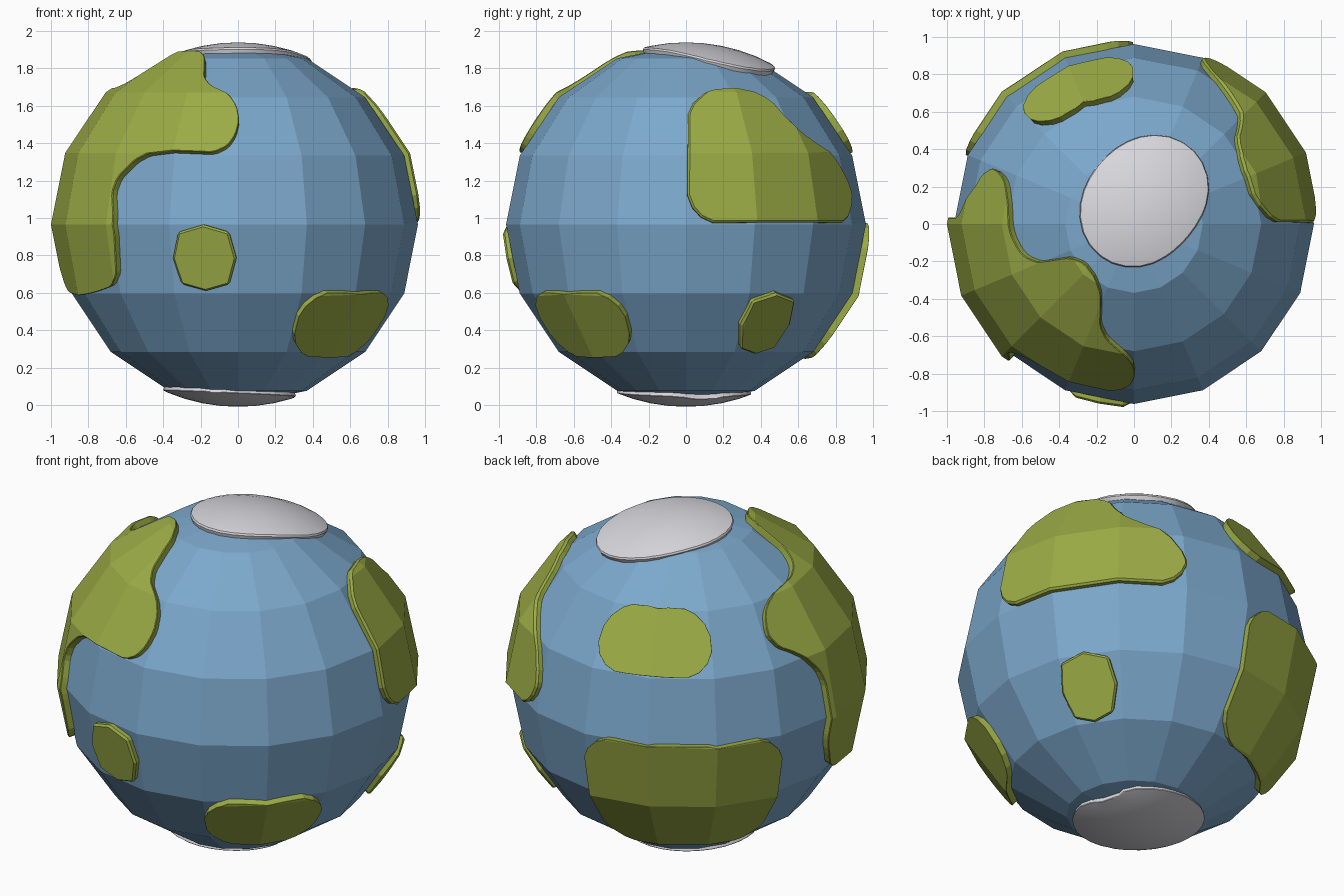
import bpy, bmesh
from math import radians, sin, cos, sqrt, pi
from mathutils import Vector

if "Cube" in bpy.data.objects:
    bpy.data.objects.remove(bpy.data.objects["Cube"])

CENTRE = Vector((0, 0, 0.965))


def material(name, rgb):
    m = bpy.data.materials.new(name)
    m.diffuse_color = (*rgb, 1)
    m.use_nodes = True
    m.node_tree.nodes["Principled BSDF"].inputs["Base Color"].default_value = m.diffuse_color
    return m


BLUE = material("ocean_blue", (0.20, 0.39, 0.60))
GREEN = material("land_green", (0.33, 0.41, 0.06))
WHITE = material("ice_white", (0.68, 0.68, 0.72))


def to_object(bm, name, mat=None):
    bmesh.ops.recalc_face_normals(bm, faces=bm.faces)
    me = bpy.data.meshes.new(name)
    bm.to_mesh(me)
    bm.free()
    ob = bpy.data.objects.new(name, me)
    ob.location = CENTRE
    bpy.context.collection.objects.link(ob)
    if mat:
        me.materials.append(mat)
    return ob


def sphere(name, radius, segs, rings, mat=None):
    bm = bmesh.new()
    bmesh.ops.create_uvsphere(bm, u_segments=segs, v_segments=rings, radius=radius)
    return to_object(bm, name, mat)


def wedge(dirs):
    """Closed frustum radiating from the globe centre through an outline."""
    bm = bmesh.new()
    lo = [bm.verts.new(d * 0.6) for d in dirs]
    hi = [bm.verts.new(d * 3.0) for d in dirs]
    for i in range(len(dirs)):
        bm.faces.new((lo[i - 1], lo[i], hi[i], hi[i - 1]))
    caps = [bm.faces.new(lo[::-1]), bm.faces.new(hi)]
    bmesh.ops.triangulate(bm, faces=caps)
    return to_object(bm, "cutter")


def boolean(ob, cutter, operation):
    m = ob.modifiers.new("cut", 'BOOLEAN')
    m.object, m.operation, m.solver = cutter, operation, 'EXACT'
    bpy.context.view_layer.objects.active = ob
    bpy.ops.object.modifier_apply(modifier=m.name)
    bpy.data.objects.remove(cutter)


def plate(name, dirs, outer, inner, segs, rings, mat, bevel):
    """Thin slab that follows the sphere inside the outline, with a chamfered rim."""
    ob = sphere(name, outer, segs, rings)
    boolean(ob, wedge(dirs), 'INTERSECT')
    boolean(ob, sphere("core", inner, segs, rings), 'DIFFERENCE')
    bm = bmesh.new()
    bm.from_mesh(ob.data)
    bmesh.ops.remove_doubles(bm, verts=bm.verts, dist=0.014)
    bm.to_mesh(ob.data)
    bm.free()
    ob.data.materials.clear()
    ob.data.materials.append(mat)
    b = ob.modifiers.new("rim", 'BEVEL')
    b.width, b.segments = bevel, 1
    b.limit_method, b.angle_limit = 'ANGLE', radians(50)
    return ob


def direction(lat, lon):
    """Longitude 0 faces the front, positive to the right."""
    a, o = radians(lat), radians(lon)
    return Vector((cos(a) * sin(o), -cos(a) * cos(o), sin(a)))


def cut_corners(dirs, d):
    out = []
    for i, p in enumerate(dirs):
        for q in (dirs[i - 1], dirs[(i + 1) % len(dirs)]):
            t = min(d / (q - p).length, 0.36)
            out.append(p.lerp(q, t).normalized())
    return out


def rounded(points, d):
    return cut_corners(cut_corners([direction(*p) for p in points], d), d * 0.35)


def block(s, n, w, e):
    """Rounded patch between two latitudes and two longitudes."""
    mid = (w + e) / 2
    return rounded([(s, w), (s, mid), (s, e), (n, e), (n, mid), (n, w)], 0.11)


def octagon(s, n, w, e):
    ring = []
    for i in range(8):
        k = 1.0 if i % 2 == 0 else 0.78 * sqrt(2)
        ring.append(direction((s + n) / 2 + k * sin(i * pi / 4) * (n - s) / 2,
                              (w + e) / 2 + k * cos(i * pi / 4) * (e - w) / 2))
    return ring


def polar(cx, cy, radius, sign):
    """Wavy closed outline around a pole; radius is a function of the angle."""
    out = []
    for i in range(30):
        t = i * pi / 15
        x, y = cx + radius(t) * cos(t), cy + radius(t) * sin(t)
        out.append(Vector((x, y, sign * sqrt(0.94 - x * x - y * y))).normalized())
    return out


# Ocean ball
sphere("ocean", 0.962, 16, 8, BLUE)

# Two irregular continents (latitude, longitude) and five patches
FRONT_LEFT = [(43, -1), (32, 1), (23, -5), (22.6, -35), (13, -45), (0, -42), (-19, -44),
              (-22, -58), (-21.5, -86), (-10, -92), (15, -92), (25, -101), (30, -111),
              (38, -112), (45, -105), (48, -81), (53, -69), (70, -60), (68, -28), (51, -17)]
RIGHT = [(46.5, 91), (46.5, 129), (35.5, 132.5), (28, 140), (19, 157.6), (0.5, 157.6),
         (0.5, 90.3)]
LAND = {
    "land_front_left": rounded(FRONT_LEFT, 0.05),
    "land_right": rounded(RIGHT, 0.12),
    "land_front_small": octagon(-21.5, 0, -21.5, -0.5),
    "land_right_low": octagon(-45, -22, 111, 133.5),
    "land_front_low": block(-45, -21.5, 22.5, 67.5),
    "land_back_high": block(22.8, 45, -179.7, -135.3),
    "land_back_low": block(-45, 0.5, -179.7, -112.3),
}
for name, dirs in LAND.items():
    plate(name, dirs, 1.0, 0.95, 16, 8, GREEN, 0.012)

# Polar ice sheets
north = polar(.07, .11, lambda t: .345 + .035 * cos(2 * t - 1.71) + .025 * cos(t - 2.43), 1)
south = polar(-.04, -.01, lambda t: .36 - .05 * max(cos(t - .3), 0) ** 20, -1)
for name, dirs in (("ice_north", north), ("ice_south", south)):
    ob = plate(name, dirs, 0.974, 0.925, 32, 32, WHITE, 0.008)
    bpy.ops.object.select_all(action='DESELECT')
    bpy.context.view_layer.objects.active = ob
    ob.select_set(True)
    bpy.ops.object.shade_smooth_by_angle(angle=radians(30))
